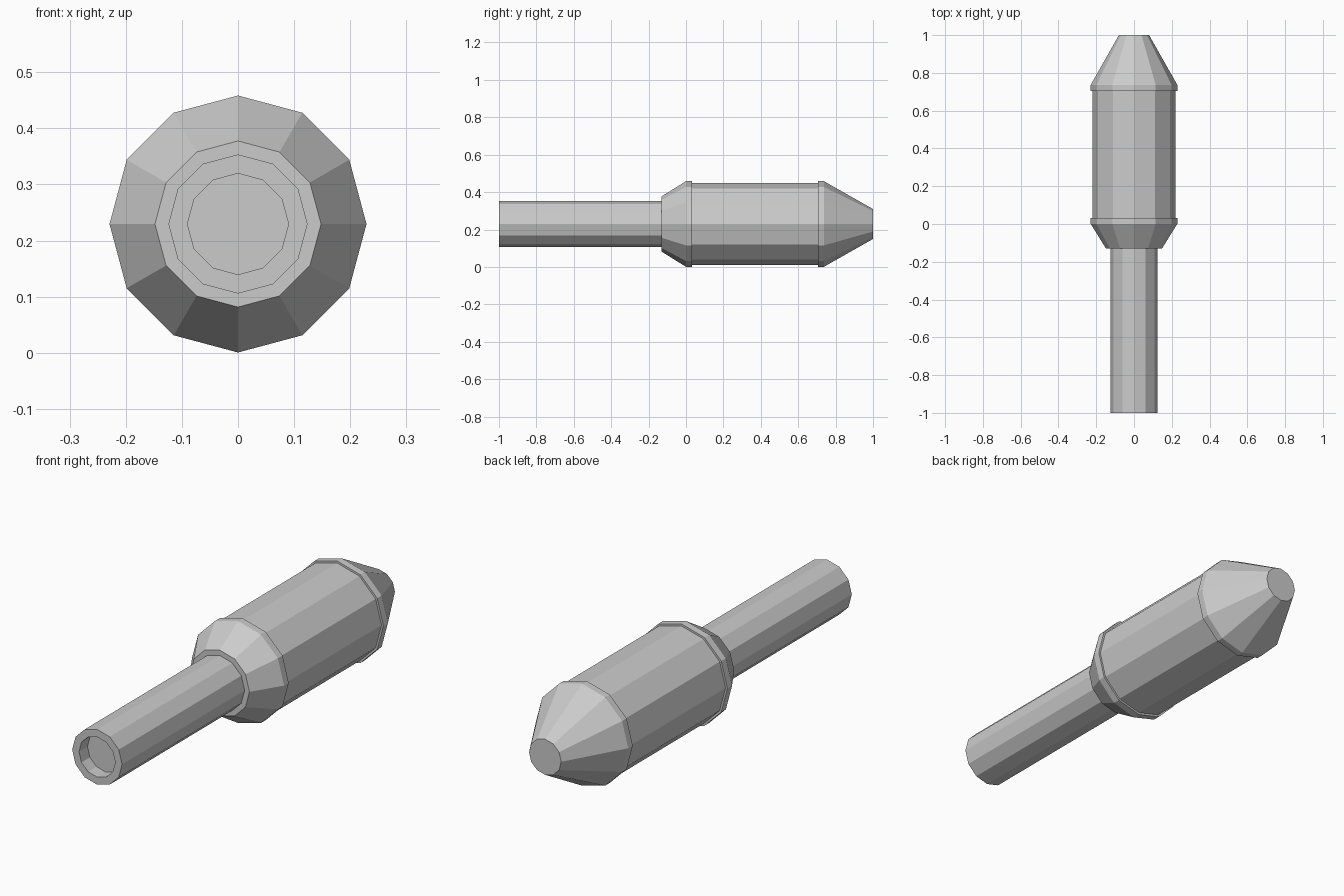
import bpy, bmesh, math

if "Cube" in bpy.data.objects:
    bpy.data.objects.remove(bpy.data.objects["Cube"])

SIDES = 12
AXIS_Z = 0.2295


def lathe(name, profile):
    """Spin (y, radius) points around the long axis and cap both ends."""
    bm = bmesh.new()
    rings = []
    for y, r in profile:
        ring = []
        for i in range(SIDES):
            a = 2 * math.pi * i / SIDES
            ring.append(bm.verts.new((r * math.cos(a), y, AXIS_Z + r * math.sin(a))))
        rings.append(ring)
    for a, b in zip(rings, rings[1:]):
        for i in range(SIDES):
            j = (i + 1) % SIDES
            bm.faces.new((a[i], a[j], b[j], b[i]))
    bm.faces.new(rings[0])
    bm.faces.new(rings[-1])
    bmesh.ops.recalc_face_normals(bm, faces=bm.faces)
    mesh = bpy.data.meshes.new(name)
    bm.to_mesh(mesh)
    bm.free()
    obj = bpy.data.objects.new(name, mesh)
    bpy.context.collection.objects.link(obj)
    return obj


# Handle with a shallow recess in its front end
lathe("handle", [(-0.94, 0.09), (-1.0, 0.09), (-1.0, 0.124), (-0.13, 0.124)])

# Tapered collar, main barrel and blunt nose, with a raised rim at each barrel end
lathe("head", [
    (-0.13, 0.148), (0.0, 0.229), (0.033, 0.229),
    (0.033, 0.22), (0.705, 0.22),
    (0.705, 0.229), (0.737, 0.229), (1.0, 0.08),
])
